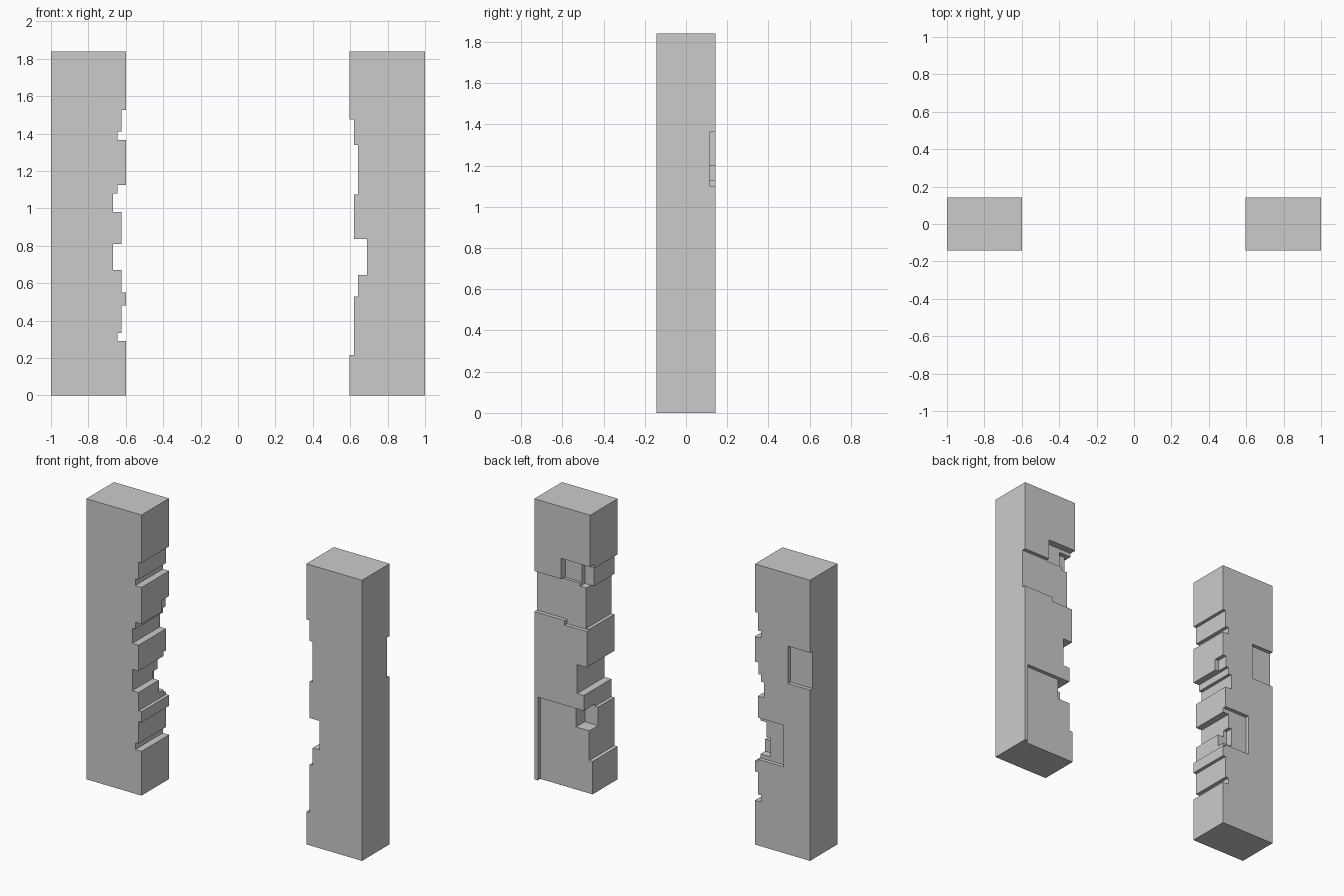
import bpy, bmesh

if "Cube" in bpy.data.objects:
    bpy.data.objects.remove(bpy.data.objects["Cube"])

HALF_DEPTH = 0.1425
HEIGHT = 1.84


def link(name, bm):
    bmesh.ops.recalc_face_normals(bm, faces=bm.faces[:])
    mesh = bpy.data.meshes.new(name)
    bm.to_mesh(mesh)
    bm.free()
    obj = bpy.data.objects.new(name, mesh)
    bpy.context.collection.objects.link(obj)
    return obj


def pillar(name, outer, steps):
    """Extrude a stepped profile; steps are (inner x, z where the step ends) from the ground up."""
    points, z = [(outer, 0)], 0
    for x, top in steps:
        points += [(x, z), (x, top)]
        z = top
    points.append((outer, z))
    bm = bmesh.new()
    face = bm.faces.new([bm.verts.new((x, -HALF_DEPTH, z)) for x, z in points])
    extruded = bmesh.ops.extrude_face_region(bm, geom=[face])["geom"]
    verts = [v for v in extruded if isinstance(v, bmesh.types.BMVert)]
    bmesh.ops.translate(bm, verts=verts, vec=(0, 2 * HALF_DEPTH, 0))
    return link(name, bm)


def chip(obj, x0, x1, z0, z1, depth):
    """Cut a box-shaped recess of the given depth into the back face."""
    y0, y1 = HALF_DEPTH - depth, HALF_DEPTH + 0.1
    bm = bmesh.new()
    bmesh.ops.create_cube(bm, size=1)
    for v in bm.verts:
        v.co.x = x0 if v.co.x < 0 else x1
        v.co.y = y0 if v.co.y < 0 else y1
        v.co.z = z0 if v.co.z < 0 else z1
    cutter = link("chip_cutter", bm)
    cutter.hide_render = True
    mod = obj.modifiers.new("chip", 'BOOLEAN')
    mod.operation = 'DIFFERENCE'
    mod.solver = 'EXACT'
    mod.object = cutter
    bpy.context.view_layer.objects.active = obj
    bpy.ops.object.modifier_apply(modifier=mod.name)
    bpy.data.objects.remove(cutter)


# Left pillar with its chipped inner edge
left = pillar("left_pillar", -1, [
    (-0.6, 0.29), (-0.645, 0.335), (-0.622, 0.48), (-0.6, 0.55),
    (-0.622, 0.67), (-0.667, 0.81), (-0.622, 0.98), (-0.667, 1.08),
    (-0.645, 1.125), (-0.6, 1.365), (-0.645, 1.41), (-0.622, 1.525),
    (-0.6, HEIGHT)])

# Right pillar with its chipped inner edge
right = pillar("right_pillar", 1, [
    (0.595, 0.215), (0.62, 0.53), (0.642, 0.645), (0.69, 0.835),
    (0.62, 1.075), (0.642, 1.34), (0.62, 1.475), (0.595, HEIGHT)])

# Recesses in the back of the left pillar
for cut in [(-1.1, -0.84, 1.12, 1.365, 0.025),
            (-0.806, -0.5, 0.565, 0.838, 0.025),
            (-0.69, -0.5, 0.59, 0.715, 0.075),
            (-0.625, -0.5, 1.11, 1.2, 0.075)]:
    chip(left, *cut)

# Recesses in the back of the right pillar
for cut in [(0.5, 1.1, 1.1, 1.365, 0.025),
            (0.5, 0.78, 1.07, 1.2, 0.025),
            (0.5, 0.806, 1.36, 1.5, 0.045),
            (0.5, 0.685, 1.34, 1.475, 0.075),
            (0.5, 0.975, -0.1, 0.545, 0.025),
            (0.5, 0.715, 0.41, 0.545, 0.115)]:
    chip(right, *cut)
